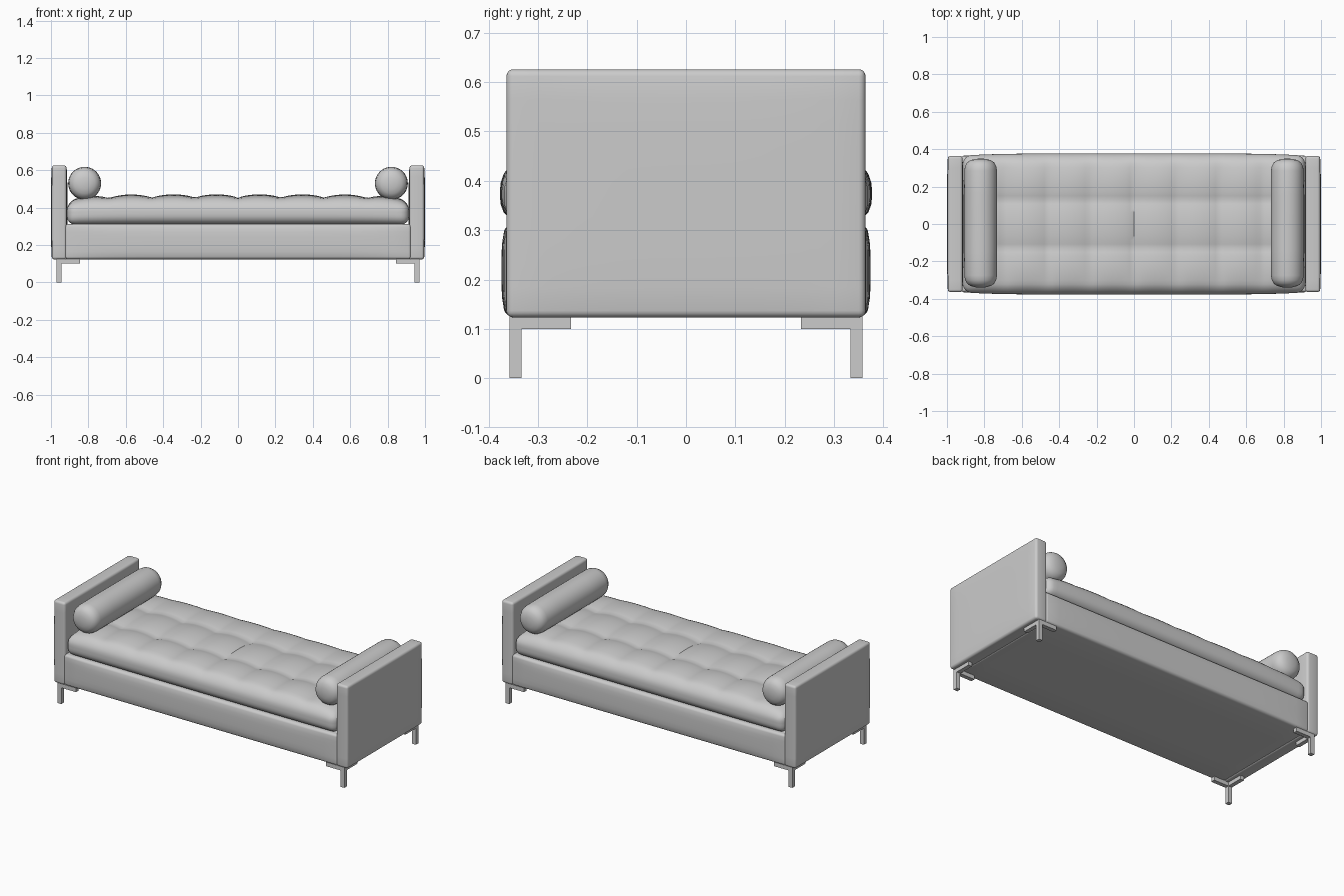
import bpy, bmesh, math
from mathutils import Vector

if "Cube" in bpy.data.objects:
    bpy.data.objects.remove(bpy.data.objects["Cube"])

grey = bpy.data.materials.new("plain grey")
grey.diffuse_color = (0.6, 0.6, 0.6, 1)
grey.use_nodes = True
grey.node_tree.nodes["Principled BSDF"].inputs["Base Color"].default_value = grey.diffuse_color


def finish(name, bm, smooth=True):
    bmesh.ops.recalc_face_normals(bm, faces=bm.faces)
    me = bpy.data.meshes.new(name)
    bm.to_mesh(me)
    bm.free()
    me.materials.append(grey)
    ob = bpy.data.objects.new(name, me)
    bpy.context.collection.objects.link(ob)
    if smooth:
        bpy.ops.object.select_all(action='DESELECT')
        ob.select_set(True)
        bpy.context.view_layer.objects.active = ob
        bpy.ops.object.shade_smooth_by_angle(angle=math.radians(40))
    return ob


def add_box(bm, lo, hi):
    lo, hi = Vector(lo), Vector(hi)
    verts = bmesh.ops.create_cube(bm, size=1)["verts"]
    for v in verts:
        v.co = Vector([(a + b) / 2 + c * (b - a) for a, b, c in zip(lo, hi, v.co)])


def padded_box(name, lo, hi, radius, cuts, shape):
    """Rounded box, sliced into a grid, then reshaped by shape(co, unit)."""
    bm = bmesh.new()
    add_box(bm, lo, hi)
    bmesh.ops.bevel(bm, geom=bm.edges[:], offset=radius, segments=4,
                    profile=0.5, affect='EDGES')
    for axis in range(3):
        normal = Vector([float(i == axis) for i in range(3)])
        a, b = lo[axis] + radius, hi[axis] - radius
        for i in range(1, cuts[axis]):
            point = normal * (a + (b - a) * i / cuts[axis])
            bmesh.ops.bisect_plane(bm, geom=bm.verts[:] + bm.edges[:] + bm.faces[:],
                                   plane_co=point, plane_no=normal)
    for v in bm.verts:
        unit = [2 * (c - a) / (b - a) - 1 for c, a, b in zip(v.co, lo, hi)]
        shape(v.co, unit)
    return finish(name, bm)


# Base: front and back swell slightly
def shape_base(co, u):
    co.y += u[1] * 0.010 * (1 - u[2] ** 4) * (1 - u[0] ** 6)


padded_box("base", (-0.925, -0.364, 0.124), (0.925, 0.364, 0.312), 0.014,
           (24, 4, 6), shape_base)


# Mattress: swollen sides and a top tufted in a grid of dimples
def shape_mattress(co, u):
    t = (u[2] + 1) / 2
    across = abs(math.cos(math.pi * co.y / 0.25)) ** 0.6
    along = abs(math.sin(math.pi * co.x / 0.23)) ** 0.7
    middle = max(0.0, 1 - u[1] ** 4)
    lift = 0.016 * across + 0.019 * along * middle - 0.028 * u[0] ** 8
    co.z += t * t * lift
    co.y += u[1] * 0.012 * (1 - u[2] ** 2) * (1 - u[0] ** 6)


padded_box("mattress", (-0.914, -0.365, 0.310), (0.914, 0.365, 0.436), 0.042,
           (80, 30, 3), shape_mattress)


# Arms: upright panels with a soft outward swell
def shape_arm(co, u):
    co.x += u[0] * 0.005 * (1 - u[1] ** 4) * (1 - u[2] ** 4)


for side, s in (("left", -1), ("right", 1)):
    x0, x1 = sorted((s * 0.917, s * 0.995))
    padded_box(side + "_arm", (x0, -0.364, 0.123), (x1, 0.364, 0.626), 0.014,
               (2, 14, 10), shape_arm)

# Bolsters: round cushions with softened, domed ends
profile = [(0, 0.345), (0.03, 0.343), (0.055, 0.336), (0.072, 0.324),
           (0.083, 0.305), (0.087, 0.28), (0.088, 0.15)]
profile += [(r, -y) for r, y in reversed(profile)]
for side, s in (("left", -1), ("right", 1)):
    bm = bmesh.new()
    pts = [bm.verts.new((s * 0.82 + r, 0.005 + y, 0.530)) for r, y in profile]
    edges = [bm.edges.new(p) for p in zip(pts, pts[1:])]
    bmesh.ops.spin(bm, geom=pts + edges, cent=(s * 0.82, 0, 0.530),
                   axis=(0, 1, 0), angle=2 * math.pi, steps=40)
    bmesh.ops.remove_doubles(bm, verts=bm.verts, dist=0.0002)
    finish(side + "_bolster", bm)

# Legs: square post with two short bracket bars under the corner
for depth, sy in (("front", -1), ("back", 1)):
    for side, sx in (("left", -1), ("right", 1)):
        bm = bmesh.new()
        add_box(bm, (0.945, 0.333, 0), (0.970, 0.358, 0.125))
        add_box(bm, (0.845, 0.333, 0.100), (0.945, 0.358, 0.125))
        add_box(bm, (0.945, 0.233, 0.100), (0.970, 0.333, 0.125))
        for v in bm.verts:
            v.co.x *= sx
            v.co.y *= sy
        finish(depth + "_" + side + "_leg", bm, smooth=False)
